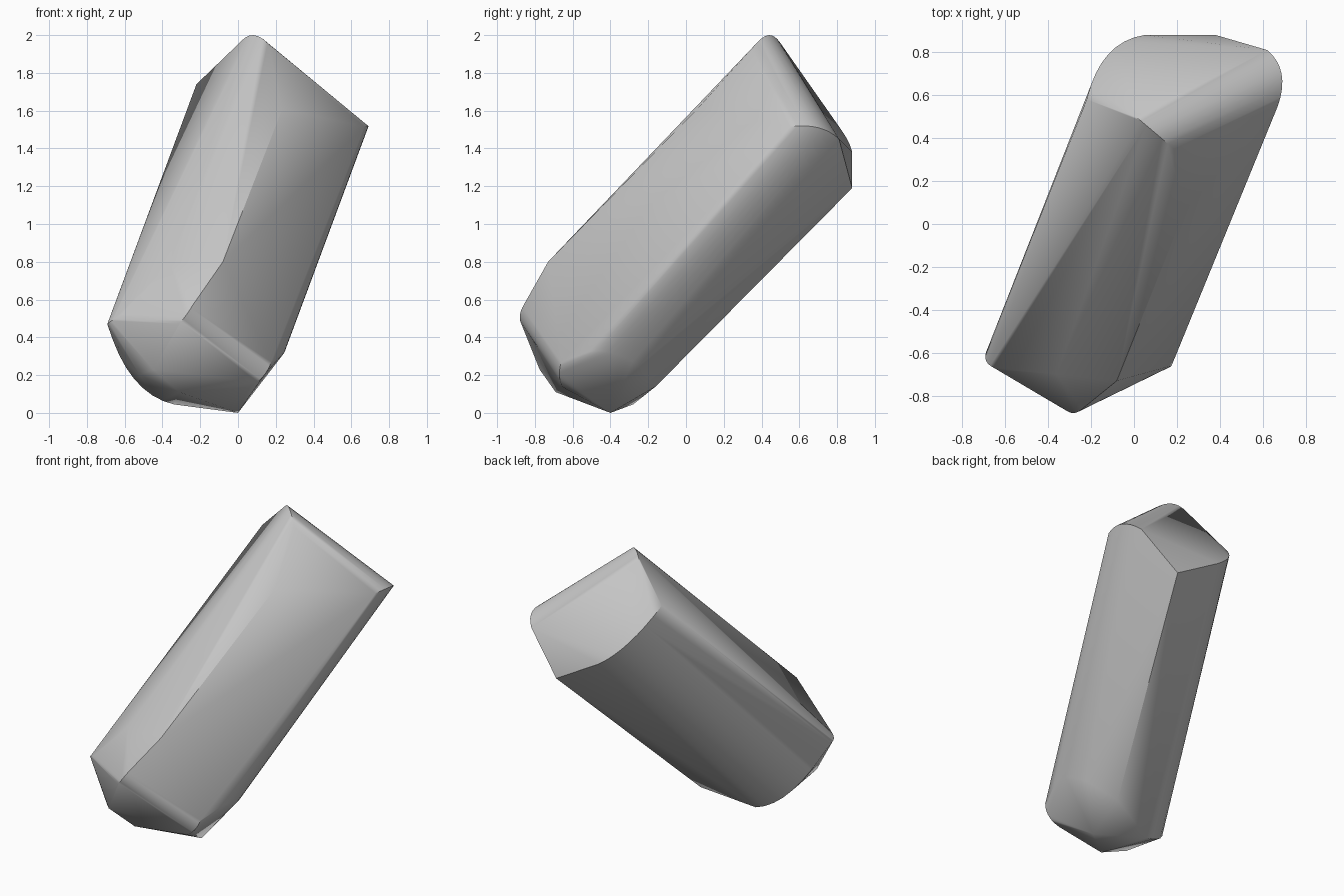
import bpy
import bmesh
from mathutils import Vector

# Remove the default cube only
default_cube = bpy.data.objects.get("Cube")
if default_cube:
    bpy.data.objects.remove(default_cube, do_unlink=True)


def arc(start, middle, end, steps=8):
    """Points of a smooth curve that passes through the middle point."""
    a, m, b = Vector(start), Vector(middle), Vector(end)
    control = m * 2 - (a + b) / 2
    points = []
    for i in range(steps + 1):
        t = i / steps
        points.append(a * (1 - t) ** 2 + control * 2 * t * (1 - t) + b * t * t)
    return points


def make_material(name, color):
    material = bpy.data.materials.new(name)
    material.use_nodes = True
    material.diffuse_color = color
    shader = material.node_tree.nodes["Principled BSDF"]
    shader.inputs["Base Color"].default_value = color
    shader.inputs["Roughness"].default_value = 0.8
    return material


# Upper end: rounded peak, right corner and back edge around the cut face
peak = arc((-.01, .515, 1.93), (.08, .44, 2), (.185, .35, 1.925))
right_corner = arc((.67, .55, 1.515), (.687, .7, 1.51), (.62, .81, 1.45))
back_edge = arc((-.22, .58, 1.74), (-.12, .79, 1.54), (.05, .88, 1.38))
upper_corners = [(.38, .88, 1.19), (.235, .06, 1.61)]

# Lower end: rounded nose, back edge and right edge of the blunt tip
nose = arc((-.24, -.86, .57), (-.28, -.88, .51), (-.32, -.865, .46))
lower_back_edge = arc((-.69, -.6, .47), (-.55, -.38, .18), (-.34, -.28, .045))
lower_right_edge = arc((.175, -.66, .27), (.135, -.67, .195), (.06, -.65, .135))
right_heel = arc((.23, -.51, .325), (.243, -.38, .315), (.18, -.25, .25))
left_cheek = arc((-.69, -.6, .47), (-.68, -.65, .48), (-.62, -.68, .52))
lower_corners = [
    (-.08, -.73, .8), (-.36, -.7, .79),
    (-.45, -.775, .23), (-.52, -.69, .2), (-.31, -.69, .11),
    (0, -.4, 0), (0, -.16, .14),
]

# Wrap the outline curves in one convex stone
bm = bmesh.new()
outlines = (peak, right_corner, back_edge, upper_corners, nose, lower_back_edge,
            lower_right_edge, right_heel, left_cheek, lower_corners)
for outline in outlines:
    for point in outline:
        bm.verts.new(point)
bmesh.ops.remove_doubles(bm, verts=bm.verts, dist=.002)
bmesh.ops.convex_hull(bm, input=bm.verts)
loose = [v for v in bm.verts if not v.link_faces]
bmesh.ops.delete(bm, geom=loose, context="VERTS")
bmesh.ops.recalc_face_normals(bm, faces=bm.faces)

mesh = bpy.data.meshes.new("stone")
bm.to_mesh(mesh)
bm.free()
stone = bpy.data.objects.new("stone", mesh)
bpy.context.collection.objects.link(stone)
mesh.materials.append(make_material("stone grey", (.56, .56, .56, 1)))

# Soft shading that keeps the cut edges crisp
bpy.ops.object.select_all(action="DESELECT")
stone.select_set(True)
bpy.context.view_layer.objects.active = stone
bpy.ops.object.shade_smooth_by_angle(angle=.75)
